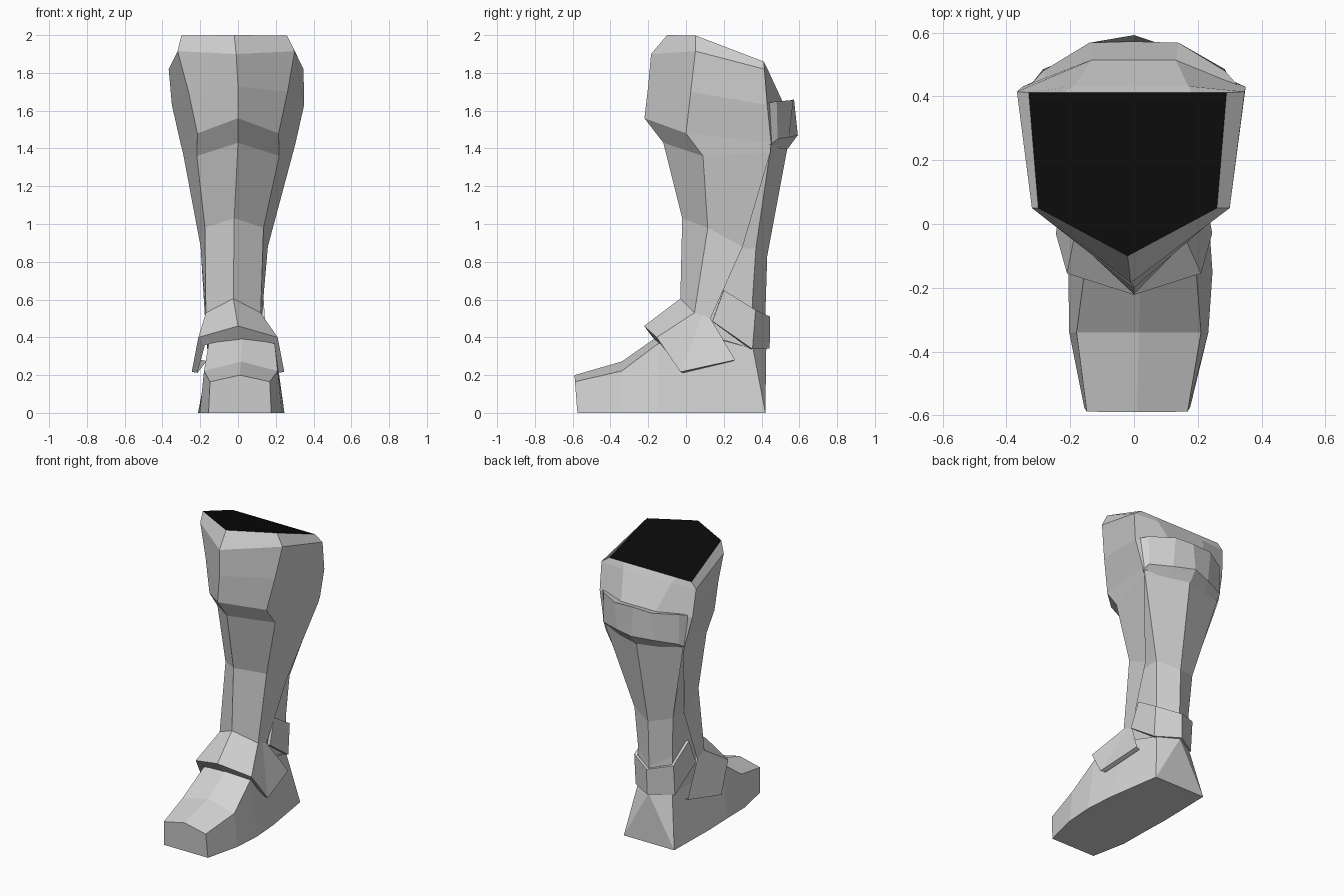
import bpy, bmesh
from mathutils import Vector

if "Cube" in bpy.data.objects:
    bpy.data.objects.remove(bpy.data.objects["Cube"], do_unlink=True)


def material(name, v):
    m = bpy.data.materials.new(name)
    m.use_nodes = True
    m.diffuse_color = (v, v, v, 1)
    m.node_tree.nodes["Principled BSDF"].inputs["Base Color"].default_value = (v, v, v, 1)
    return m


grey = material("plain grey", 0.65)
black = material("black", 0.003)


def mirrored(dx, half):
    """Full cross-section from a half listed centre outwards, shifted by dx."""
    left = [(-x + dx, y, z) for x, y, z in reversed(half) if x > 0]
    return left + [(x + dx, y, z) for x, y, z in half]


def add_object(name, me, mat):
    me.materials.append(mat)
    ob = bpy.data.objects.new(name, me)
    bpy.context.collection.objects.link(ob)
    return ob


def loft(name, rings, closed=False, loop=False, thickness=0):
    """Skin a list of (dx, half section) rings into one faceted part."""
    bm = bmesh.new()
    rows = [[bm.verts.new(p) for p in mirrored(*r)] for r in rings]
    n = len(rows[0])
    pairs = list(zip(rows, rows[1:])) + ([(rows[-1], rows[0])] if loop else [])
    for a, b in pairs:
        for i in range(n if closed else n - 1):
            j = (i + 1) % n
            bm.faces.new((a[i], a[j], b[j], b[i]))
    if closed:  # cap the first and last section
        bm.faces.new(rows[0])
        bm.faces.new(rows[-1])
    if loop:  # close the two ends of a solid band
        bm.faces.new([r[0] for r in rows])
        bm.faces.new([r[-1] for r in rows])
    bmesh.ops.remove_doubles(bm, verts=bm.verts, dist=0.0005)
    bmesh.ops.recalc_face_normals(bm, faces=bm.faces)
    # Open shells must face away from the leg's inside
    if not (closed or loop):
        mid = sum((v.co for v in bm.verts), Vector()) / len(bm.verts)
        out = sum((f.calc_center_median() - mid).dot(f.normal) * f.calc_area() for f in bm.faces)
        if out < 0:
            bmesh.ops.reverse_faces(bm, faces=bm.faces)
    me = bpy.data.meshes.new(name)
    bm.to_mesh(me)
    bm.free()
    ob = add_object(name, me, grey)
    if thickness:
        m = ob.modifiers.new("thickness", 'SOLIDIFY')
        m.thickness = thickness
        m.offset = -1


# Black face closing the top of the leg
opening = (-.02, [(0, -.10, 2.0), (.28, .05, 1.998), (.31, .412, 1.86)])
me = bpy.data.meshes.new("top_opening")
rim = mirrored(*opening)
me.from_pydata(rim, [], [list(range(len(rim)))])
add_object("top_opening", me, black)

# Front shell: knee guard and shin
ankle_c, ankle_s, ankle_b = (0, -.03, .605), (.145, .045, .53), (.15, .13, .5)
loft("shin_guard", [
    opening,
    (-.01, [(0, -.185, 1.9), (.31, .05, 1.915), (.357, .415, 1.82)]),
    (0, [(0, -.20, 1.73), (.262, .025, 1.70), (.35, .43, 1.63)]),
    (0, [(0, -.22, 1.56), (.215, 0, 1.48), (.305, .45, 1.43)]),
    (0, [(0, -.12, 1.43), (.218, .09, 1.36), (.292, .447, 1.38)]),
    (-.02, [(0, -.02, 1.03), (.155, .115, .98), (.178, .30, .88)]),
    (-.025, [ankle_c, ankle_s, ankle_b]),
])

# Flared guard over the instep, ending in an inward lip
loft("instep_guard", [
    (-.025, [ankle_c, ankle_s, (.1475, .0875, .515), ankle_b]),
    (0, [(0, -.222, .46), (.21, -.155, .40), (.245, -.03, .217), (.195, .26, .28)]),
    (0, [(0, -.165, .385), (.175, -.135, .36), (.215, -.015, .212), (.165, .25, .275)]),
])

# Sloping panel above the knee band
loft("upper_back", [
    (-.02, [(.20, .412, 1.86), (.31, .412, 1.86)]),
    (-.01, [(.18, .432, 1.82), (.357, .415, 1.82)]),
    (0, [(.13, .515, 1.64), (.35, .43, 1.63)]),
    (0, [(.14, .50, 1.42), (.305, .45, 1.43)]),
])

# Calf: central ridge, side panels and edges tucked under the shin guard
loft("calf", [
    (0, [(0, .54, 1.42), (.295, .45, 1.42), (.26, .40, 1.42)]),
    (-.015, [(0, .43, .83), (.145, .37, .87), (.14, .25, .87)]),
    (-.015, [(0, .42, .52), (.13, .352, .60), (.125, .10, .60)]),
    (-.015, [(0, .425, .34), (.13, .355, .34), (.13, .10, .34)]),
])

# Raised band behind the knee
loft("knee_band", [
    (0, [(0, .50, 1.64), (.13, .50, 1.64), (.27, .43, 1.64), (.29, .41, 1.64)]),
    (0, [(0, .572, 1.66), (.14, .568, 1.655), (.285, .48, 1.65), (.325, .435, 1.64)]),
    (0, [(0, .592, 1.47), (.14, .545, 1.46), (.285, .485, 1.45), (.303, .445, 1.42)]),
    (0, [(0, .54, 1.40), (.15, .495, 1.40), (.27, .45, 1.41), (.285, .43, 1.41)]),
], loop=True)

# Strap around the back of the ankle
loft("ankle_strap", [
    (-.015, [(0, .445, .51), (.148, .368, .545), (.148, .20, .65)]),
    (-.015, [(0, .443, .34), (.148, .352, .338), (.158, .14, .485)]),
], thickness=.02)

# Foot: cross-sections from toe to heel, the heel forming triangles under the ridge
loft("foot", [
    (.01, [(0, -.59, .20), (.158, -.588, .165), (.166, -.575, 0)]),
    (.015, [(0, -.34, .272), (.195, -.34, .222), (.218, -.34, 0)]),
    (.02, [(0, -.15, .405), (.175, -.15, .365), (.226, -.15, 0)]),
    (.01, [(0, .10, .43), (.14, .10, .41), (.222, .05, 0)]),
    (-.015, [(0, .355, .345), (.13, .355, .34), (.19, .42, 0)]),
    (-.015, [(0, .425, .34), (.0001, .425, .34), (.19, .42, 0)]),
], closed=True)
